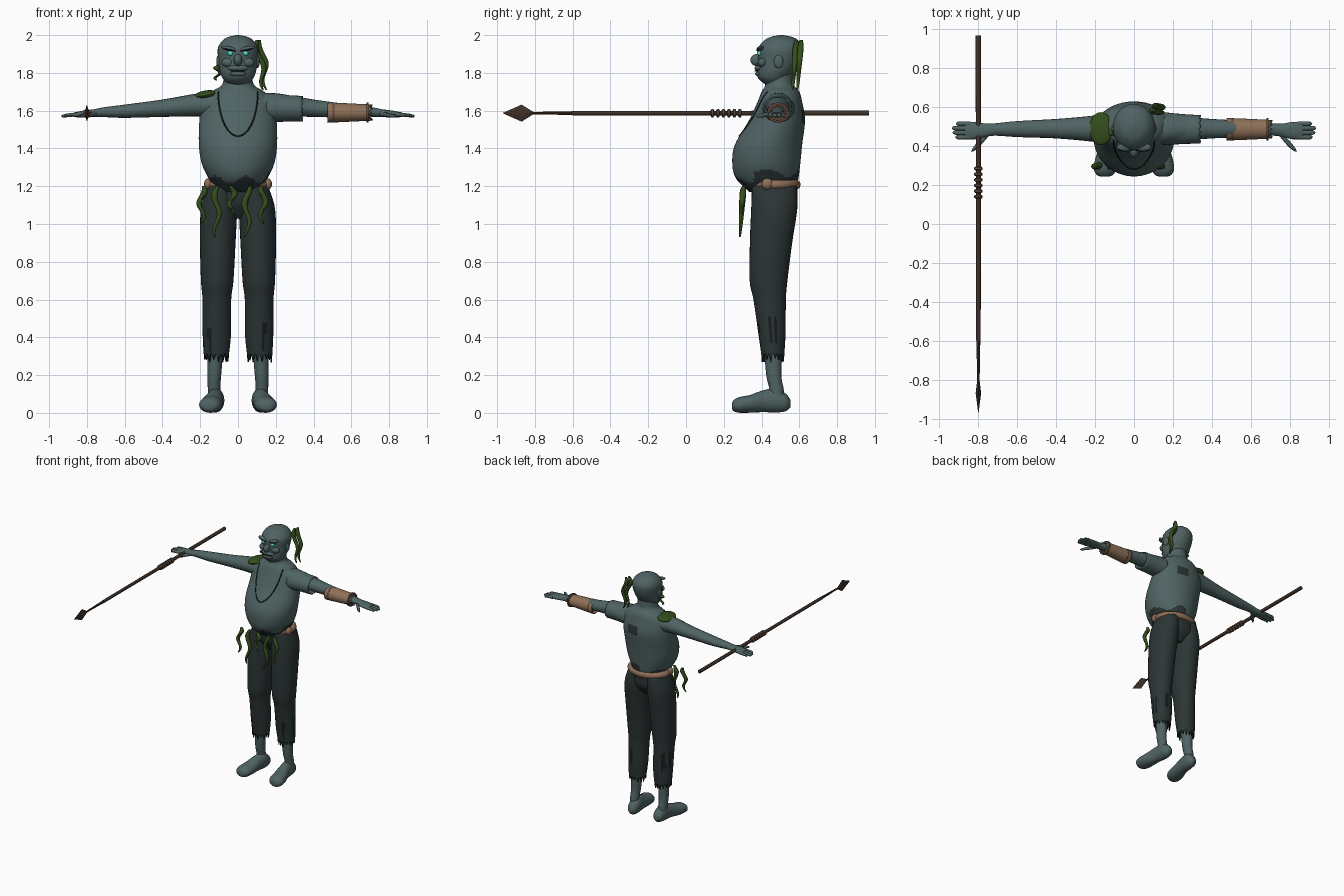
import bpy, bmesh, math, random
from mathutils import Vector

random.seed(4)
if "Cube" in bpy.data.objects:
    bpy.data.objects.remove(bpy.data.objects["Cube"])


def material(name, *rgb):
    m = bpy.data.materials.new(name)
    m.use_nodes = True
    m.diffuse_color = (*rgb, 1)
    m.node_tree.nodes["Principled BSDF"].inputs["Base Color"].default_value = (*rgb, 1)
    return m


SKIN = material("grey teal skin", .08, .125, .125)
CLOTH = material("dark cloth", .025, .035, .035)
TEAR = material("dark tears", .009, .012, .012)
WEED = material("seaweed green", .035, .075, .012)
LEATHER = material("tan leather", .27, .16, .095)
WOOD = material("dark wood", .05, .03, .02)
BINDING = material("rope binding", .12, .07, .045)
GLOW = material("glowing teal", .08, .7, .6)


def shade(ob, angle=40):
    bpy.ops.object.select_all(action="DESELECT")
    ob.select_set(True)
    bpy.context.view_layer.objects.active = ob
    bpy.ops.object.shade_smooth_by_angle(angle=math.radians(angle))
    return ob


def spline(rows, steps):
    """Catmull-Rom interpolation of the ring table."""
    rows = [Vector(r) for r in rows]
    out = []
    for i in range(len(rows) - 1):
        a, b = rows[max(i - 1, 0)], rows[i]
        c, d = rows[i + 1], rows[min(i + 2, len(rows) - 1)]
        for k in range(steps):
            t = k / steps
            out.append(b + (c - a) * t / 2 + (2*a - 5*b + 4*c - d) * t*t / 2
                       + (3*b - a - 3*c + d) * t*t*t / 2)
    return out + [rows[-1]]


def loft(name, axis, rows, mat, side=1, sides=20, steps=4, closed=True, jag=0):
    """Ellipse rings (position, centre u, centre v, radius u, radius v) along an axis."""
    bm = bmesh.new()
    n = "xyz".index(axis)
    u, v = [i for i in range(3) if i != n]
    rings = []
    for pos, cu, cv, ru, rv in spline(rows, steps) if steps > 1 else rows:
        ring = []
        for k in range(sides):
            a = math.tau * k / sides
            p = Vector()
            p[n], p[u], p[v] = pos, cu + ru * math.cos(a), cv + rv * math.sin(a)
            p.x *= side
            ring.append(bm.verts.new(p))
        rings.append(ring)
    for k, vert in enumerate(rings[-1]):
        vert.co[n] += jag * random.uniform(.3, 1) * (-1) ** k
    for lo, hi in zip(rings, rings[1:]):
        for k in range(sides):
            j = (k + 1) % sides
            bm.faces.new((lo[k], lo[j], hi[j], hi[k]))
    if closed:
        bm.faces.new(rings[0])
        bm.faces.new(rings[-1])
    bmesh.ops.recalc_face_normals(bm, faces=bm.faces)
    mesh = bpy.data.meshes.new(name)
    bm.to_mesh(mesh)
    bm.free()
    ob = bpy.data.objects.new(name, mesh)
    bpy.context.collection.objects.link(ob)
    mesh.materials.append(mat)
    if not closed:
        thick = ob.modifiers.new("thickness", "SOLIDIFY")
        thick.thickness = .008
    return shade(ob)


def ball(name, loc, size, mat, turn=0):
    bpy.ops.mesh.primitive_uv_sphere_add(segments=20, ring_count=12, location=loc,
                                         rotation=(0, turn, 0))
    ob = bpy.context.object
    ob.name, ob.scale = name, size
    ob.data.materials.append(mat)
    return shade(ob)


def repaint(ob, mat, rule):
    ob.data.materials.append(mat)
    for f in ob.data.polygons:
        if rule(f.center):
            f.material_index = 1


# Torso with a dark back patch and ragged lower edge
torso = loft("torso", "z", [
    (1.17, 0, .455, .115, .12), (1.24, 0, .43, .155, .165), (1.32, 0, .425, .192, .18),
    (1.42, 0, .437, .207, .178), (1.55, 0, .482, .204, .148), (1.65, 0, .497, .188, .117),
    (1.7, 0, .5, .14, .1), (1.74, 0, .495, .083, .075), (1.82, 0, .49, .075, .075),
], SKIN, sides=64, steps=8)
repaint(torso, CLOTH, lambda c:
        c.z < 1.235 + .02 * math.sin(c.x * 40) + (.035 if c.y > .36 and c.x > 0 else 0)
        or (c.y > .55 and abs(c.x - .05) < .05 and abs(c.z - 1.57) < .03))

# Neckline seam draped over the chest
bpy.context.view_layer.update()
seam = bpy.data.curves.new("neckline", "CURVE")
seam.dimensions, seam.bevel_depth = "3D", .004
line = seam.splines.new("POLY")
points = []
for k in range(33):
    a = math.pi * k / 32
    hit, spot, normal, index = torso.ray_cast(
        (.105 * math.cos(a), -1, 1.7 - .235 * math.sin(a)), (0, 1, 0))
    if hit:
        points.append(spot)
line.points.add(len(points) - 1)
for p, co in zip(line.points, points):
    p.co = (*co, 1)
seam.materials.append(TEAR)
neckline = bpy.data.objects.new("neckline", seam)
bpy.context.collection.objects.link(neckline)

# Head and face
loft("head", "z", [
    (1.735, 0, .475, .05, .05), (1.77, 0, .463, .08, .08), (1.81, 0, .475, .096, .1),
    (1.87, 0, .493, .104, .114), (1.93, 0, .5, .107, .118), (1.97, 0, .505, .083, .092),
    (1.99, 0, .505, .052, .058), (2, 0, .505, .01, .01)], SKIN, sides=32)
ball("nose", (0, .375, 1.868), (.023, .034, .032), SKIN)
ball("upper_lip", (0, .385, 1.825), (.055, .022, .017), SKIN)
ball("mouth", (0, .375, 1.81), (.04, .012, .004), TEAR)
ball("lower_lip", (0, .388, 1.795), (.045, .022, .014), SKIN)
for s, tag in ((1, "left"), (-1, "right")):
    ball(tag + "_brow", (s * .045, .395, 1.928), (.045, .02, .012), SKIN, -s * .2)
    ball(tag + "_eyebrow", (s * .045, .38, 1.922), (.036, .008, .004), TEAR, -s * .2)
    ball(tag + "_eye", (s * .04, .39, 1.903), (.015, .015, .013), GLOW)
    ball(tag + "_cheek", (s * .052, .405, 1.855), (.035, .025, .025), SKIN)
    ball(tag + "_ear", (s * .103, .49, 1.86), (.012, .025, .035), SKIN)

# Arms, hands, legs and feet
for s, tag in ((1, "left"), (-1, "right")):
    loft(tag + "_arm", "x", [
        (.13, .49, 1.63, .08, .065), (.22, .49, 1.63, .066, .06), (.4, .49, 1.613, .05, .046),
        (.6, .488, 1.597, .041, .035), (.71, .486, 1.592, .032, .026),
        (.76, .482, 1.587, .034, .021), (.82, .48, 1.582, .045, .018),
        (.87, .48, 1.578, .042, .012)], SKIN, s)
    for k, tip in enumerate((.918, .932, .935, .915)):
        y = .447 + k * .023
        loft(f"{tag}_finger_{k + 1}", "x", [
            (.84, y, 1.58, .012, .011), (.9, y, 1.576, .012, .01),
            (tip - .008, y, 1.572, .01, .008), (tip, y, 1.571, .003, .003)], SKIN, s, 10, 3)
    loft(tag + "_thumb", "x", [
        (.75, .465, 1.584, .016, .013), (.79, .42, 1.578, .018, .012),
        (.82, .39, 1.573, .013, .01), (.835, .375, 1.57, .004, .004)], SKIN, s, 10, 3)
    loft(tag + "_shin", "z", [
        (.05, .125, .475, .035, .04), (.12, .127, .48, .033, .038),
        (.2, .125, .465, .036, .04), (.38, .118, .46, .045, .05)], SKIN, s)
    loft(tag + "_foot", "y", [
        (.553, .115, .05, .015, .02), (.53, .116, .055, .038, .045),
        (.48, .118, .066, .046, .064), (.41, .127, .062, .047, .058),
        (.34, .14, .048, .058, .047), (.28, .148, .042, .058, .041),
        (.25, .15, .038, .038, .027), (.243, .15, .036, .01, .008)], SKIN, s)
    leg = loft(tag + "_trouser_leg", "z", [
        (1.2, .08, .468, .08, .118), (1.08, .1, .467, .096, .122), (.9, .107, .45, .094, .112),
        (.7, .11, .437, .086, .1), (.6, .112, .443, .076, .086), (.42, .112, .455, .075, .072),
        (.3, .115, .46, .066, .06)], CLOTH, s, 32, 6, closed=False, jag=.035)
    torn = [random.uniform(-math.pi, math.pi) for k in range(7)]
    repaint(leg, TEAR, lambda c: .3 < c.z < .58 and any(
        abs(math.atan2(c.y - .455, c.x - s * .112) - a) < .12
        and abs(c.z - .44 - a * .03) < .07 for a in torn))

# Hips and belt
loft("trouser_hips", "z", [
    (1.03, 0, .47, .06, .06), (1.1, 0, .47, .15, .112), (1.17, 0, .468, .165, .122),
    (1.23, 0, .468, .15, .12)], CLOTH, sides=32)
bpy.ops.mesh.primitive_torus_add(location=(0, .47, 1.208), major_radius=.14, minor_radius=.025,
                                 major_segments=48, minor_segments=10)
belt = bpy.context.object
belt.name, belt.scale = "rope_belt", (1.06, .83, 1)
belt.data.materials.append(LEATHER)
shade(belt)
for s in (1, -1):
    ball("belt_knot", (s * .158, .43, 1.212), (.022, .03, .03), LEATHER)

# Sleeve and forearm guard
loft("left_sleeve", "x", [
    (.15, .49, 1.61, .085, .075), (.25, .488, 1.612, .077, .07), (.34, .487, 1.61, .073, .068)],
    SKIN, sides=28, closed=False, jag=.004)
loft("forearm_guard", "x", [
    (.475, .487, 1.59, .058, .054), (.58, .487, 1.59, .054, .049), (.7, .487, 1.59, .048, .043)],
    LEATHER, sides=24, closed=False, jag=.016)
for x in (.5, .68):
    loft("guard_strap", "x", [(x, .487, 1.59, .058, .053), (x + .012, .487, 1.59, .058, .053)],
         BINDING, steps=1)


# Hanging seaweed
def seaweed(name, x, y, top, length, lean=0, drift=0):
    rows = []
    for k in range(13):
        t = k / 12
        r = .004 + .015 * min(1, 5 * t + .3) * (1 - t) ** .6
        rows.append((top - length * t, x + lean * t + .014 * math.sin(t * 9 + x * 30),
                     y + drift * t, r, r))
    loft(name, "z", rows, WEED, sides=10, steps=2)


for x, length in ((-.19, .2), (-.11, .27), (-.03, .15), (.05, .27), (.135, .2)):
    seaweed("waist_seaweed", x, .305, 1.2, length, -.005, -.02)
for x, y, lean in ((.1, .585, .04), (.12, .61, .03)):
    seaweed("hair_seaweed", x, y, 1.975, .265, lean, -.02)
seaweed("small_hair_seaweed", -.1, .47, 1.84, .08, -.01)
ball("shoulder_moss", (-.17, .49, 1.685), (.062, .085, .022), WEED, -.15)

# Spear held crosswise in the right hand
GRIP = (-.8, 1.587)


def spear_part(name, mat, sides, *rows):
    loft(name, "y", [(y, *GRIP, ru, rv) for y, ru, rv in rows], mat, sides=sides, steps=1)


spear_part("spear_shaft", WOOD, 10, (-.6, .012, .012), (.97, .014, .014))
spear_part("spear_neck", WOOD, 8, (-.83, .006, .006), (-.6, .01, .01))
spear_part("spear_head", WOOD, 4, (-.97, .001, .001), (-.87, .014, .045), (-.81, .007, .007))
for k in range(6):
    y = .14 + k * .029
    spear_part("spear_binding", BINDING, 12, (y - .01, .014, .014), (y - .005, .022, .022),
               (y + .005, .022, .022), (y + .01, .014, .014))
